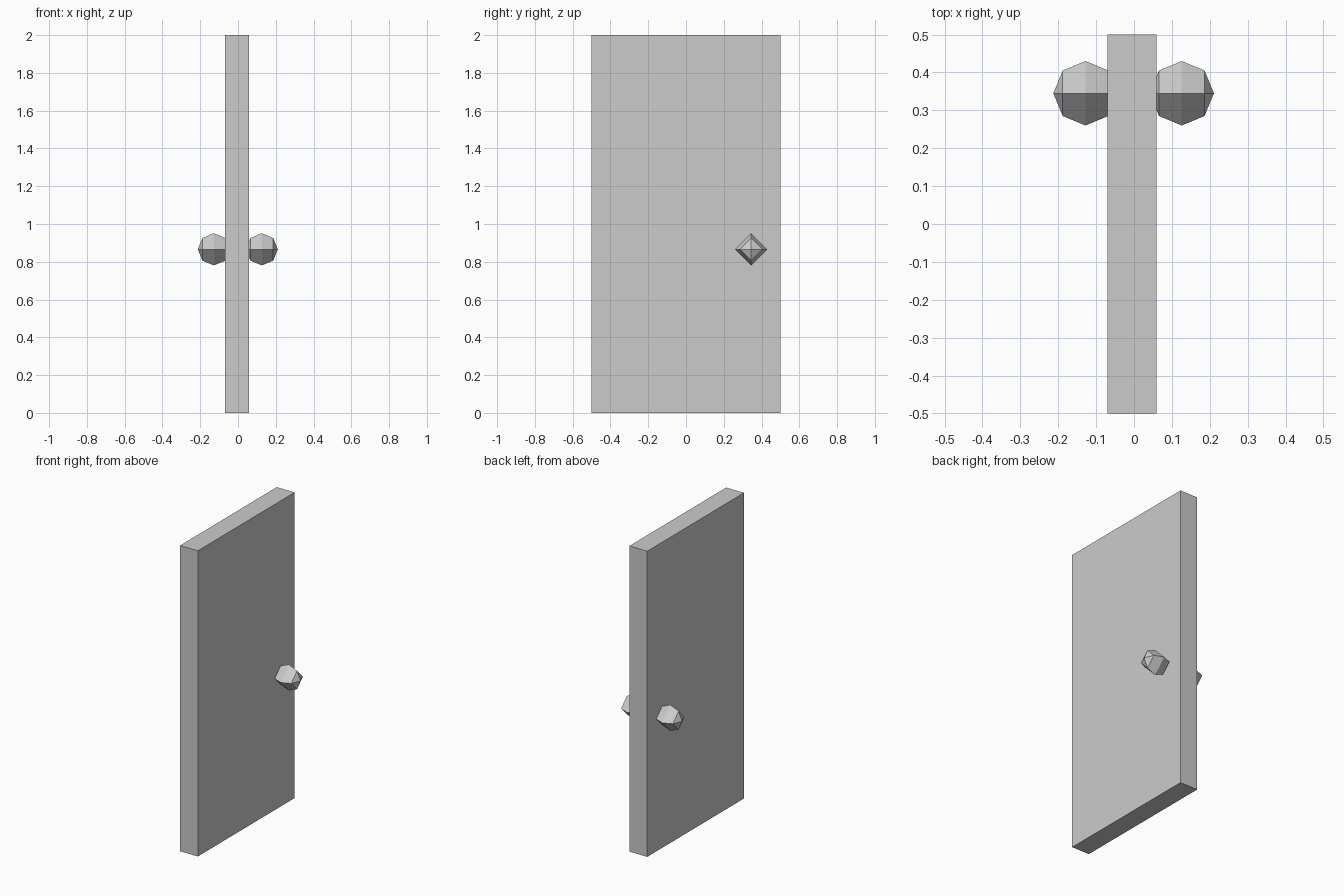
import bpy
from math import radians

if "Cube" in bpy.data.objects:
    bpy.data.objects.remove(bpy.data.objects["Cube"])

# Door slab
bpy.ops.mesh.primitive_cube_add(size=1, location=(-0.005, 0, 1))
slab = bpy.context.object
slab.name = "door_slab"
slab.scale = (0.129, 1.0, 2.0)
bpy.ops.object.transform_apply(location=False, rotation=False, scale=True)

# Faceted knobs, one on each face, poles pointing along x and sunk into the slab
for name, x in (("knob_left", -0.128), ("knob_right", 0.126)):
    bpy.ops.mesh.primitive_uv_sphere_add(
        segments=4, ring_count=4, radius=0.085,
        location=(x, 0.345, 0.866), rotation=(0, radians(90), 0))
    bpy.context.object.name = name
